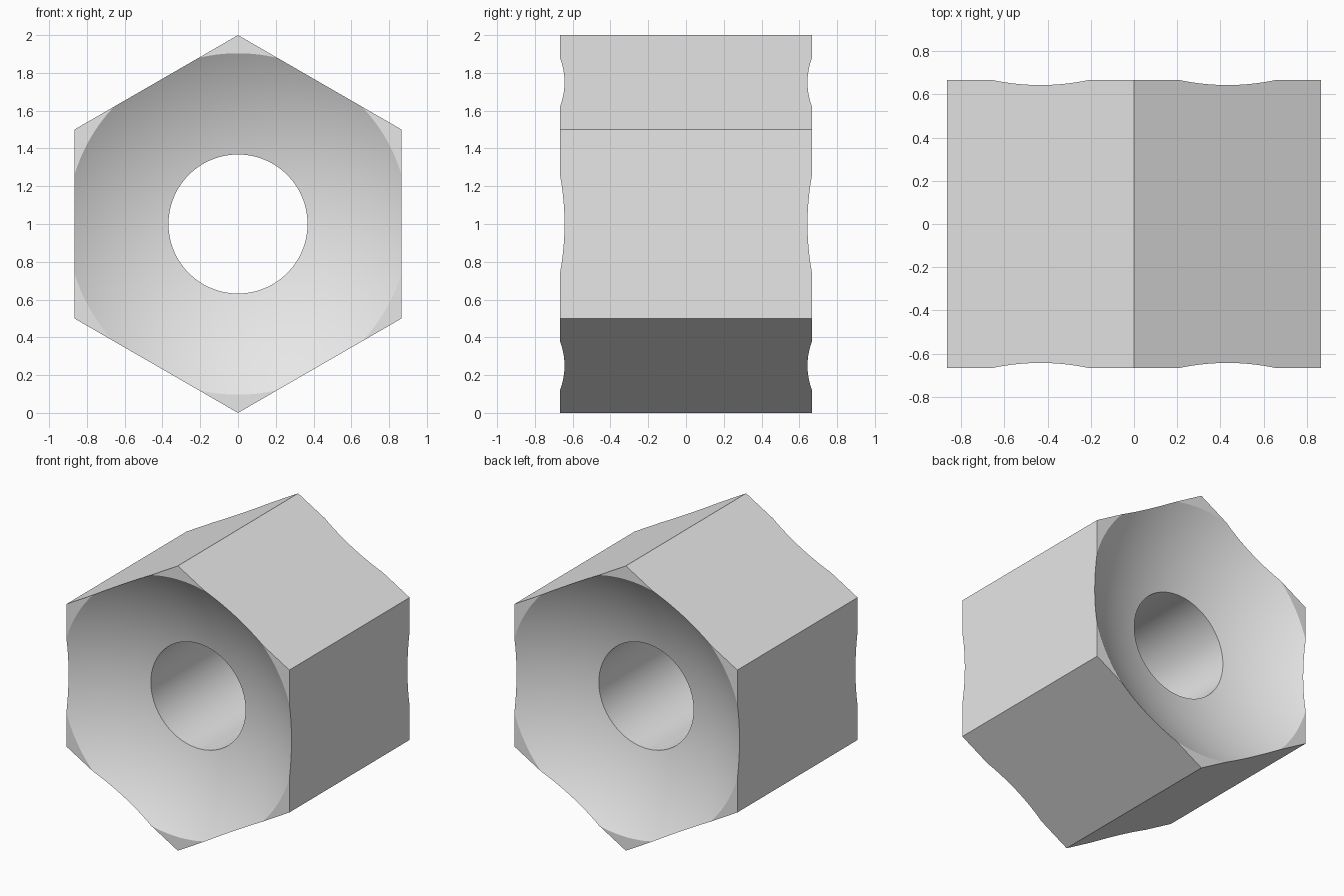
import bpy, bmesh, math
from mathutils import Vector

cube = bpy.data.objects.get("Cube")
if cube:
    bpy.data.objects.remove(cube, do_unlink=True)

HALF = 0.667        # half length along y
BORE = 0.368        # hole radius
DISH = 0.904        # dish rim radius on the end faces
SPHERE = 1.664      # radius of the spherical dish
MID = Vector((0, 0, 1))

grey = bpy.data.materials.new("light_grey")
grey.use_nodes = True
colour = (0.8, 0.8, 0.8, 1)
grey.diffuse_color = colour
grey.node_tree.nodes["Principled BSDF"].inputs["Base Color"].default_value = colour


def make_object(name, bm):
    bmesh.ops.recalc_face_normals(bm, faces=bm.faces)
    mesh = bpy.data.meshes.new(name)
    bm.to_mesh(mesh)
    bm.free()
    mesh.materials.append(grey)
    obj = bpy.data.objects.new(name, mesh)
    bpy.context.collection.objects.link(obj)
    return obj


# Hexagonal prism with one corner pointing up
bm = bmesh.new()
corners = [math.radians(90 + 60 * i) for i in range(6)]
hexagon = bm.faces.new([bm.verts.new((math.cos(a), -HALF, 1 + math.sin(a))) for a in corners])
side = bmesh.ops.extrude_face_region(bm, geom=[hexagon])
bmesh.ops.translate(bm, vec=(0, 2 * HALF, 0),
                    verts=[v for v in side["geom"] if isinstance(v, bmesh.types.BMVert)])
nut = make_object("hex_spacer", bm)

# Lathed cutter: bore with a spherical dish at each end
centre = HALF + math.sqrt(SPHERE ** 2 - DISH ** 2)
inner, outer = math.asin(BORE / SPHERE), math.asin(1.1 / SPHERE)
STEPS = 32
arc = []
for i in range(STEPS + 1):
    t = inner + (outer - inner) * i / STEPS
    arc.append((SPHERE * math.sin(t), centre - SPHERE * math.cos(t)))
half = arc + [(1.1, 1.2), (0, 1.2)]
profile = [(r, -y) for r, y in reversed(half)] + half

bm = bmesh.new()
points = [bm.verts.new((r, y, 1)) for r, y in profile]
edges = [bm.edges.new(pair) for pair in zip(points, points[1:])]
bmesh.ops.spin(bm, geom=points + edges, cent=MID, axis=(0, 1, 0),
               angle=math.tau, steps=144)
bmesh.ops.remove_doubles(bm, verts=bm.verts, dist=0.0001)
cutter = make_object("dish_cutter", bm)
cutter.hide_render = True

# Cut the prism, then drop the cutter
cut = nut.modifiers.new("dished_bore", "BOOLEAN")
cut.operation = "DIFFERENCE"
cut.solver = "EXACT"
cut.object = cutter
bpy.ops.object.select_all(action="DESELECT")
nut.select_set(True)
bpy.context.view_layer.objects.active = nut
bpy.ops.object.modifier_apply(modifier=cut.name)
bpy.data.objects.remove(cutter, do_unlink=True)

# Smooth dish and bore, crisp hexagon edges
bpy.ops.object.shade_smooth_by_angle(angle=math.radians(25))
